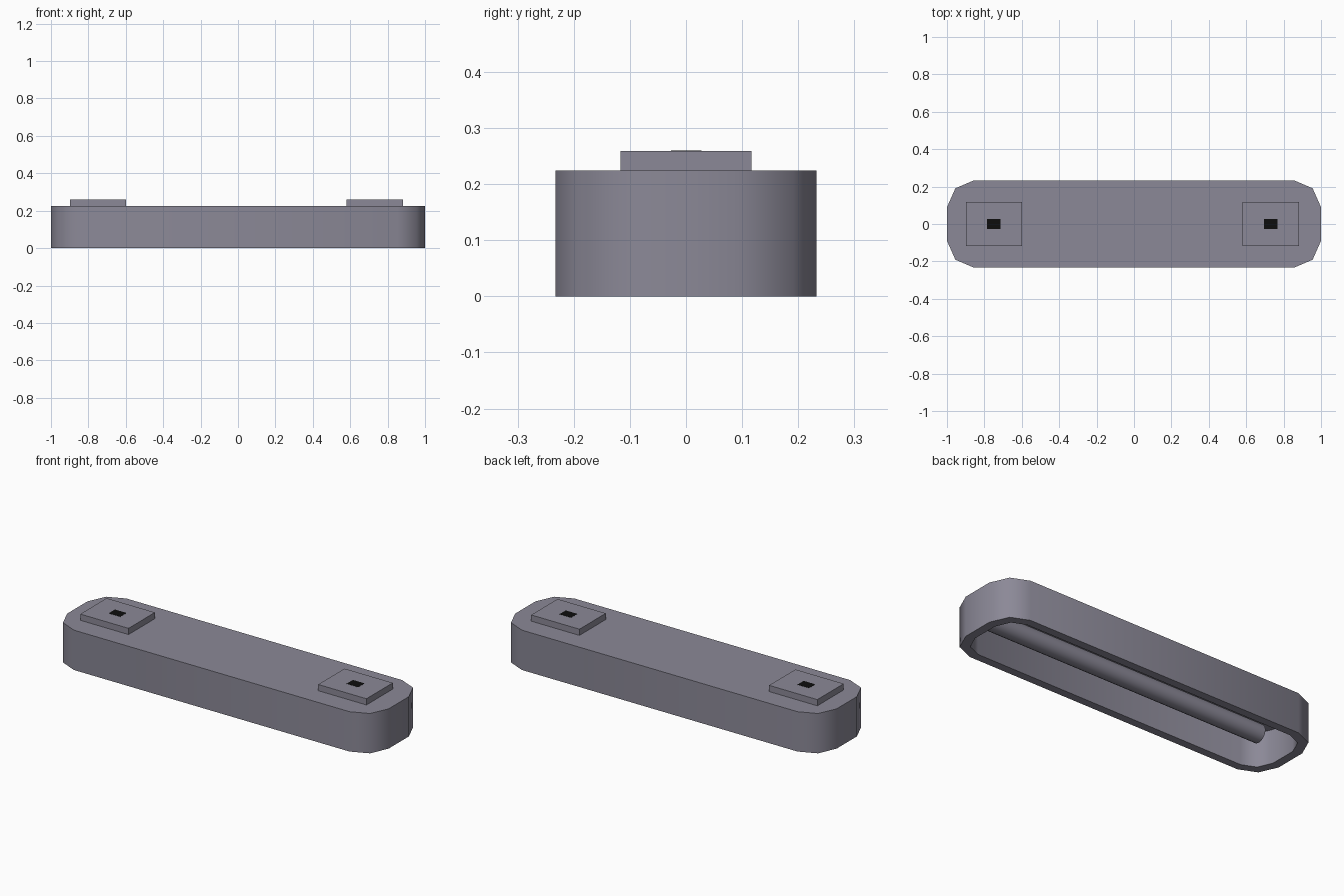
import bpy, bmesh, math
from mathutils import Matrix

if "Cube" in bpy.data.objects:
    bpy.data.objects.remove(bpy.data.objects["Cube"])


def material(name, rgb):
    m = bpy.data.materials.new(name)
    m.diffuse_color = (*rgb, 1)
    m.use_nodes = True
    m.node_tree.nodes["Principled BSDF"].inputs["Base Color"].default_value = m.diffuse_color
    return m


grey = material("metal grey", (0.26, 0.25, 0.31))
black = material("black", (0.004, 0.004, 0.004))


def make(name, bm, mat, smooth=None):
    bmesh.ops.recalc_face_normals(bm, faces=bm.faces)
    me = bpy.data.meshes.new(name)
    bm.to_mesh(me)
    bm.free()
    me.materials.append(mat)
    ob = bpy.data.objects.new(name, me)
    bpy.context.collection.objects.link(ob)
    if smooth:
        bpy.context.view_layer.objects.active = ob
        ob.select_set(True)
        bpy.ops.object.shade_smooth_by_angle(angle=math.radians(smooth))
        ob.select_set(False)
    return ob


def box(name, x0, x1, y0, y1, z0, z1, mat):
    bm = bmesh.new()
    bmesh.ops.create_cube(bm, size=1)
    for v in bm.verts:
        v.co = ((x0 + x1) / 2 + v.co.x * (x1 - x0),
                (y0 + y1) / 2 + v.co.y * (y1 - y0),
                (z0 + z1) / 2 + v.co.z * (z1 - z0))
    return make(name, bm, mat)


def outline(pts):
    """Mirror one quarter of the outline round both axes."""
    half = pts + [(x, -y) for x, y in reversed(pts)]
    return half + [(-x, -y) for x, y in half]


# housing: hollow tray, open underneath
outer = outline([(0.857, 0.233), (0.955, 0.191), (1.0, 0.09)])
inner = outline([(0.84, 0.188), (0.917, 0.155), (0.952, 0.075)])
bm = bmesh.new()
rings = [[bm.verts.new((x, y, z)) for x, y in ring]
         for ring, z in ((outer, 0.224), (outer, 0), (inner, 0), (inner, 0.19))]
for a, b in zip(rings, rings[1:]):
    for i in range(len(a)):
        j = (i + 1) % len(a)
        bm.faces.new((a[i], a[j], b[j], b[i]))
bm.faces.new(rings[0])
bm.faces.new(rings[-1])
make("housing", bm, grey, 50)

# lamp tubes inside the housing
for side in (-1, 1):
    bm = bmesh.new()
    bmesh.ops.create_cone(bm, cap_ends=True, segments=16, radius1=0.05,
                          radius2=0.05, depth=1.74,
                          matrix=Matrix.Translation((0, 0.085 * side, 0.14))
                          @ Matrix.Rotation(math.pi / 2, 4, 'Y'))
    make("lamp_tube", bm, grey, 50)

# mounting plates with small black cable entries
for cx in (-0.749, 0.731):
    box("mounting_plate", cx - 0.15, cx + 0.15, -0.117, 0.117, 0.222, 0.259, grey)
    box("cable_entry", cx - 0.036, cx + 0.036, -0.027, 0.028, 0.255, 0.2598, black)
